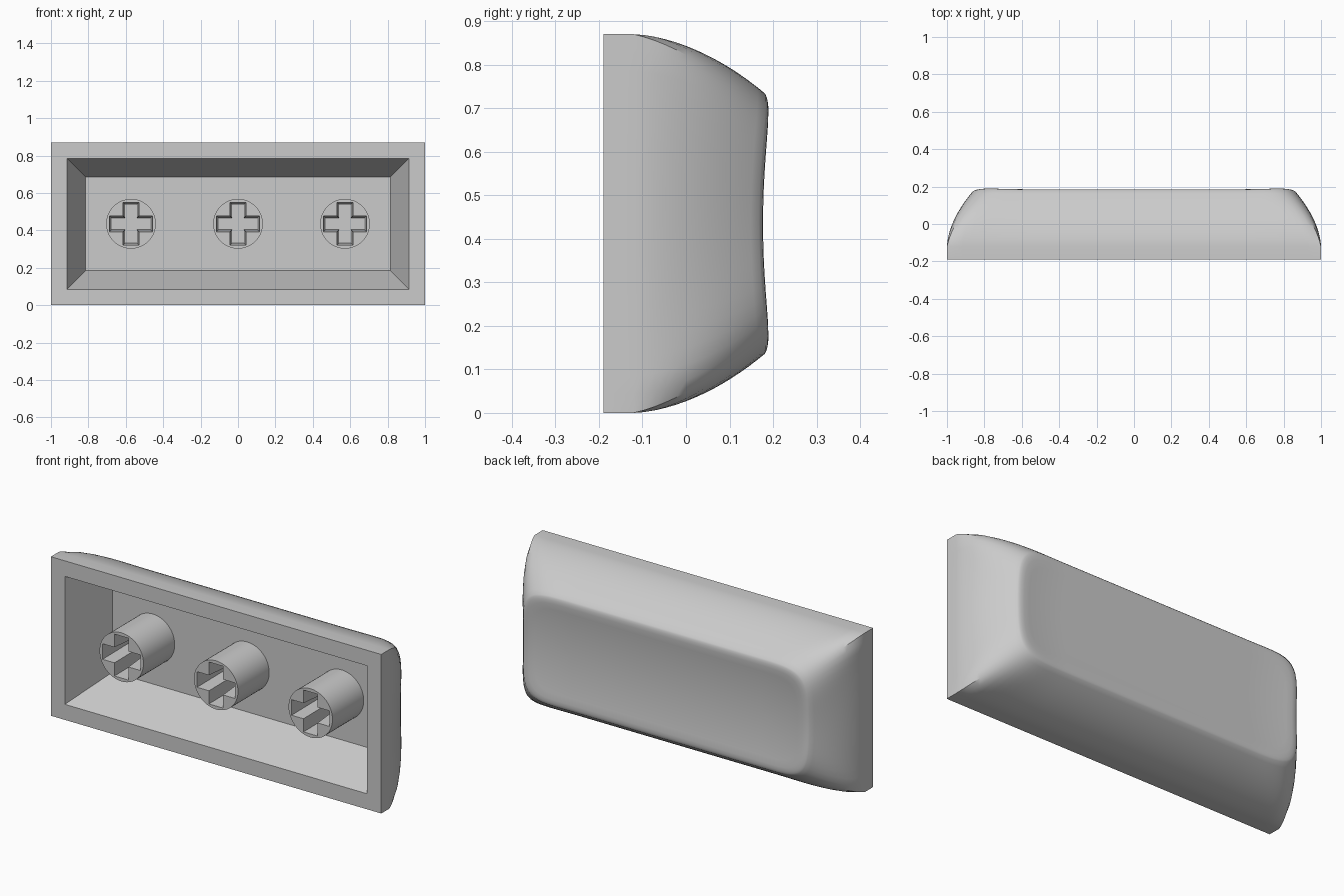
import bpy
import bmesh
from math import pi, radians
from mathutils import Matrix

if "Cube" in bpy.data.objects:
    bpy.data.objects.remove(bpy.data.objects["Cube"], do_unlink=True)

MID_Z = 0.435      # height of the centre line
SPINE = 0.57       # half length of the straight middle section
FRONT = -0.19      # plane of the open side
FLOOR = 0.08       # depth of the cavity floor

grey = bpy.data.materials.new("light grey plastic")
grey.use_nodes = True
colour = (0.6, 0.6, 0.6, 1)
grey.diffuse_color = colour
grey.node_tree.nodes["Principled BSDF"].inputs["Base Color"].default_value = colour


def make_object(name, bm, material=grey):
    bmesh.ops.recalc_face_normals(bm, faces=bm.faces)
    mesh = bpy.data.meshes.new(name)
    bm.to_mesh(mesh)
    bm.free()
    mesh.materials.append(material)
    obj = bpy.data.objects.new(name, mesh)
    bpy.context.collection.objects.link(obj)
    return obj


def smooth(obj, angle=30):
    bpy.ops.object.select_all(action='DESELECT')
    obj.select_set(True)
    bpy.context.view_layer.objects.active = obj
    bpy.ops.object.shade_smooth_by_angle(angle=radians(angle))


# Outline of one end on a unit square: along the bottom, up the side, back along the top
N = 10
steps = [i / N for i in range(N + 1)]
end = [(u, -1) for u in steps]
end += [(1, 2 * v - 1) for v in (i / (2 * N) for i in range(1, 2 * N))]
end += [(u, 1) for u in reversed(steps)]
outline = [(1, u, v) for u, v in end] + [(-1, u, -v) for u, v in end]


def ring(half_x, half_z, depth, roundness=0.0, shrink=1.0):
    """Rounded rectangle; roundness 0 gives square corners."""
    points = []
    for side, u, v in outline:
        k = 1.0
        if roundness > 0.015:
            n = 1 / roundness
            k = (abs(u) ** n + abs(v) ** n) ** -roundness
        x = side * (SPINE + (half_x - SPINE) * u * k * shrink)
        z = half_z * v * k * shrink
        points.append((x, depth(x, z), z + MID_Z))
    return points


def dish(x, z):
    return 0.167 + 0.27 * z * z + 0.15 * max(0, abs(x) - SPINE) ** 2


def flat(y):
    return lambda x, z: y


# Cap shell: cavity floor, cavity walls, rim, curved outer walls, dished top
TOP_ROUND = 0.215
rings = [ring(0.815, 0.25, flat(FLOOR), shrink=0),
         ring(0.815, 0.25, flat(FLOOR)),
         ring(0.915, 0.35, flat(FRONT)),
         ring(1, MID_Z, flat(FRONT))]
WALLS = 14
for i in range(WALLS + 1):
    s = i / WALLS
    inset = 0.135 * s ** 1.6
    rings.append(ring(1 - inset, MID_Z - inset,
                      lambda x, z: -0.12 + (dish(x, z) - 0.012 + 0.12) * s,
                      TOP_ROUND * s))
for inset, drop in ((0.143, 0.007), (0.154, 0.003), (0.172, 0)):
    rings.append(ring(1 - inset, MID_Z - inset,
                      lambda x, z: dish(x, z) - drop, TOP_ROUND))
DISH = 8
for i in range(1, DISH + 1):
    rings.append(ring(1 - 0.172, MID_Z - 0.172, dish, TOP_ROUND, 1 - i / DISH))

bm = bmesh.new()
loops = [[bm.verts.new(p) for p in r] for r in rings]
for a, b in zip(loops, loops[1:]):
    for j in range(len(a)):
        k = (j + 1) % len(a)
        bm.faces.new((a[j], a[k], b[k], b[j]))
bmesh.ops.remove_doubles(bm, verts=bm.verts, dist=0.00001)
smooth(make_object("cap_shell", bm))


def cross(half_length, half_width):
    """Twelve corners of a plus shape."""
    a, b = half_length, half_width
    quarter = [(a, -b), (a, b), (b, b)]
    points = []
    for _ in range(4):
        points += quarter
        quarter = [(-z, x) for x, z in quarter]
    return points


# Three mounting stems, each with a tapered cross socket
for name, x in (("right_stem", -0.572), ("middle_stem", 0), ("left_stem", 0.572)):
    length = FLOOR + 0.02 - FRONT
    place = Matrix.Translation((x, FRONT + length / 2, MID_Z))
    bm = bmesh.new()
    bmesh.ops.create_cone(bm, cap_ends=True, segments=48, radius1=0.133,
                          radius2=0.133, depth=length,
                          matrix=place @ Matrix.Rotation(pi / 2, 4, 'X'))
    stem = make_object(name, bm)

    bm = bmesh.new()
    mouth = [bm.verts.new((x + p, FRONT - 0.01, MID_Z + q)) for p, q in cross(0.115, 0.043)]
    base = [bm.verts.new((x + p, FLOOR - 0.02, MID_Z + q)) for p, q in cross(0.103, 0.031)]
    bm.faces.new(mouth)
    bm.faces.new(base)
    for j in range(12):
        k = (j + 1) % 12
        bm.faces.new((mouth[j], mouth[k], base[k], base[j]))
    cutter = make_object("socket_cutter", bm)
    cutter.hide_render = True

    smooth(stem)
    cut = stem.modifiers.new("socket", 'BOOLEAN')
    cut.operation = 'DIFFERENCE'
    cut.solver = 'EXACT'
    cut.object = cutter
    bpy.ops.object.modifier_move_to_index(modifier=cut.name, index=0)
    bpy.ops.object.modifier_apply(modifier=cut.name)
    bpy.data.objects.remove(cutter, do_unlink=True)
    smooth(stem)
